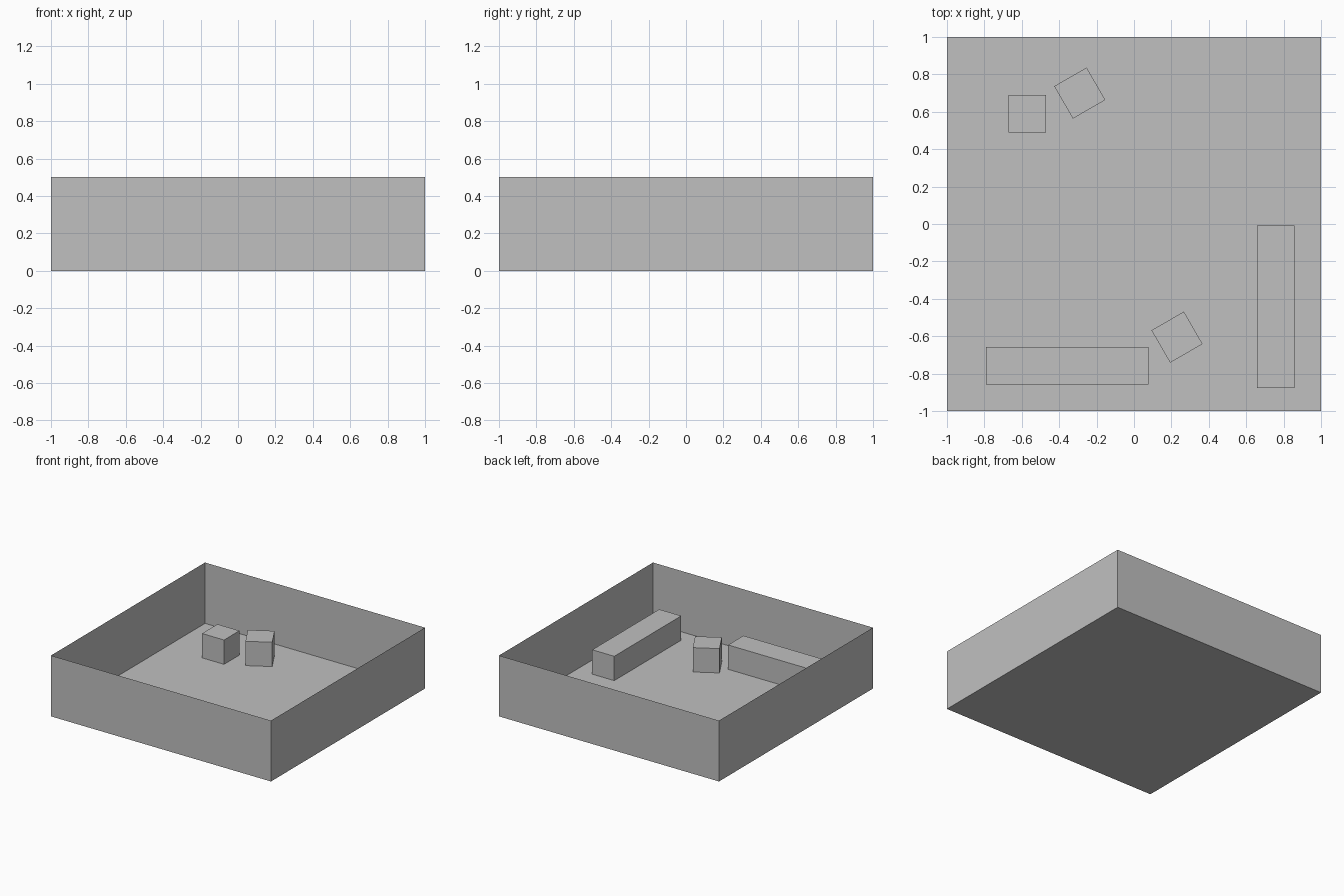
import bpy
import bmesh
from math import radians
from mathutils import Matrix

cube = bpy.data.objects.get("Cube")
if cube:
    bpy.data.objects.remove(cube)

# One plain colour throughout
grey = bpy.data.materials.new("light_grey")
grey.use_nodes = True
colour = (0.527, 0.527, 0.527, 1)
grey.diffuse_color = colour
grey.node_tree.nodes["Principled BSDF"].inputs["Base Color"].default_value = colour


def box(name, centre, size, turn=0, open_top=False):
    """Flat-faced box standing on the ground, optionally without its lid."""
    bm = bmesh.new()
    bmesh.ops.create_cube(bm, size=1)
    bmesh.ops.translate(bm, verts=bm.verts, vec=(0, 0, 0.5))
    bmesh.ops.scale(bm, verts=bm.verts, vec=size)
    if open_top:
        lid = [f for f in bm.faces if f.normal.z > 0.5]
        bmesh.ops.delete(bm, geom=lid, context='FACES')
    bmesh.ops.rotate(bm, verts=bm.verts, matrix=Matrix.Rotation(radians(turn), 3, 'Z'))
    mesh = bpy.data.meshes.new(name)
    bm.to_mesh(mesh)
    bm.free()
    mesh.materials.append(grey)
    obj = bpy.data.objects.new(name, mesh)
    obj.location = (*centre, 0)
    bpy.context.collection.objects.link(obj)
    return obj


# Floor with four thin walls
box("walled_floor", (0, 0), (2, 2, 0.5), open_top=True)

# Small blocks
block = (0.2, 0.2, 0.2)
box("back_right_block", (-0.57, 0.59), block)
box("back_turned_block", (-0.29, 0.70), block, turn=30)
box("front_turned_block", (0.23, -0.605), block, turn=30)

# Long barriers
box("front_barrier", (-0.357, -0.758), (0.87, 0.2, 0.2))
box("left_barrier", (0.758, -0.443), (0.2, 0.87, 0.2))
